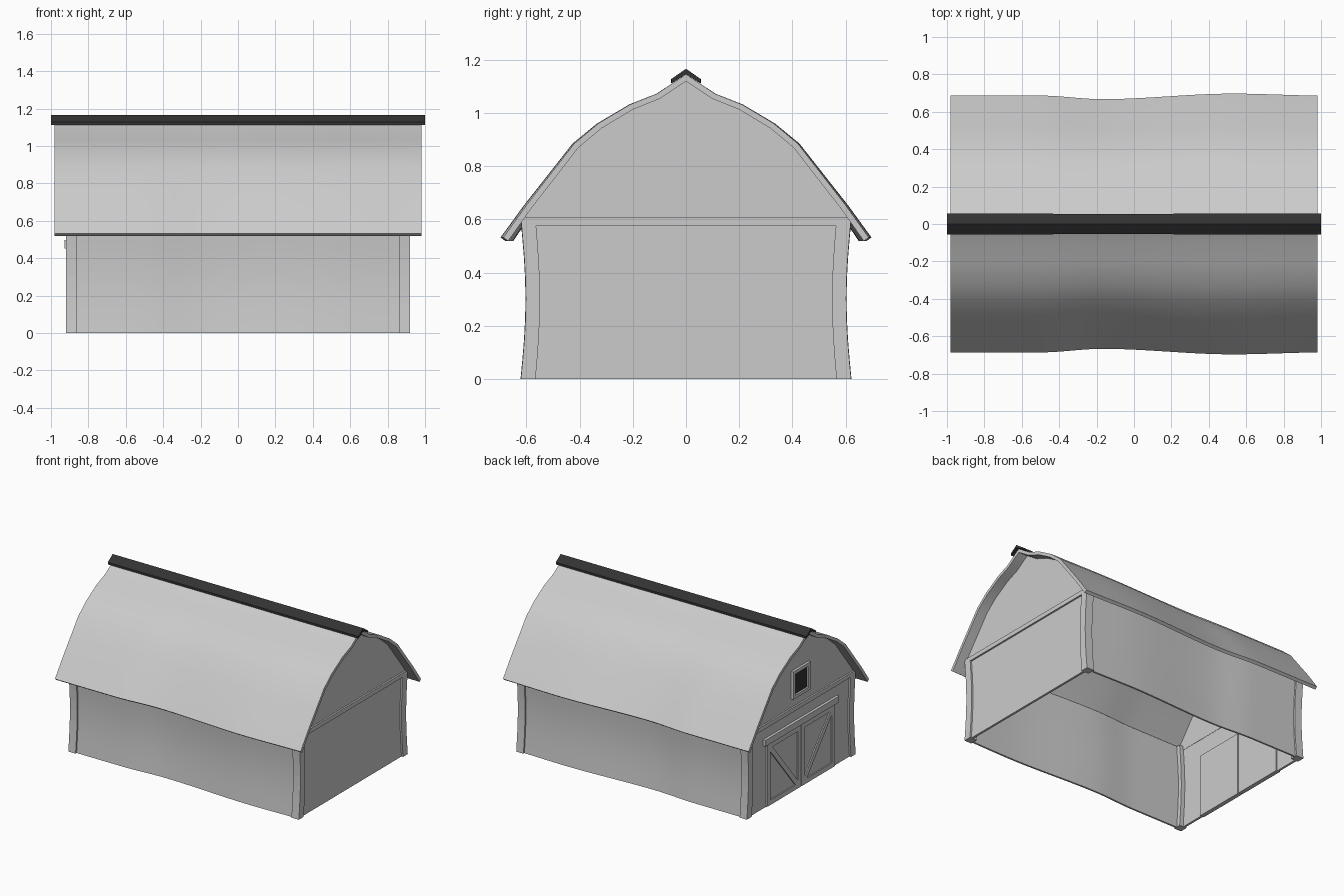
import bpy, bmesh, math
from mathutils import Vector

if "Cube" in bpy.data.objects:
    bpy.data.objects.remove(bpy.data.objects["Cube"], do_unlink=True)


def material(name, value):
    m = bpy.data.materials.new(name)
    m.use_nodes = True
    colour = (value, value, value, 1)
    m.diffuse_color = colour
    m.node_tree.nodes["Principled BSDF"].inputs["Base Color"].default_value = colour
    return m


grey = material("light grey", 0.6)
dark = material("charcoal", 0.032)

# Sagging width of the building along its length
SAG = [(-1.0, 1.0), (-0.5, 1.0), (-0.17, 0.972), (0.53, 1.015), (1.0, 1.0)]


def width_factor(x, z):
    f = 1.0
    for (xa, fa), (xb, fb) in zip(SAG, SAG[1:]):
        if xa <= x <= xb:
            t = (x - xa) / (xb - xa)
            f = fa + (fb - fa) * t * t * (3 - 2 * t)
    if 0 < z < 0.6:
        f -= 0.03 * math.sin(math.pi * z / 0.6)
    return f


def prism(name, profile, x0, x1, steps=1, mat=grey, warp=True, smooth=False):
    """Extrude a closed (y, z) profile along x, then bend it with the building."""
    bm = bmesh.new()
    rings = []
    for i in range(steps + 1):
        x = x0 + (x1 - x0) * i / steps
        rings.append([bm.verts.new((x, y * (width_factor(x, z) if warp else 1), z))
                      for y, z in profile])
    n = len(profile)
    for a, b in zip(rings, rings[1:]):
        for j in range(n):
            k = (j + 1) % n
            bm.faces.new((a[j], a[k], b[k], b[j]))
    bm.faces.new(rings[0])
    bm.faces.new(rings[-1])
    bmesh.ops.recalc_face_normals(bm, faces=bm.faces[:])
    mesh = bpy.data.meshes.new(name)
    bm.to_mesh(mesh)
    bm.free()
    mesh.materials.append(mat)
    obj = bpy.data.objects.new(name, mesh)
    bpy.context.collection.objects.link(obj)
    if smooth:
        bpy.ops.object.select_all(action="DESELECT")
        obj.select_set(True)
        bpy.context.view_layer.objects.active = obj
        bpy.ops.object.shade_smooth_by_angle(angle=math.radians(40))
    return obj


def bar(name, p, q, width, x0, x1, mat=grey):
    """Straight board between two (y, z) points."""
    p, q = Vector(p), Vector(q)
    d = (q - p).normalized() * width / 2
    s = Vector((-d.y, d.x))
    return prism(name, [p + s, p - s, q - s, q + s], x0, x1, mat=mat, warp=False)


def strip(y0, y1, z0, z1, steps=8):
    """Upright board profile, divided in height so that it can bend."""
    zs = [z0 + (z1 - z0) * i / steps for i in range(steps + 1)]
    return [(y0, z) for z in zs] + [(y1, z) for z in reversed(zs)]


def mirrored(half):
    """Complete a profile that starts on the centre line."""
    return [(-y, z) for y, z in reversed(half[1:])] + half


# Roof shell
roof = [(0, 1.145), (0.11, 1.072), (0.21, 1.032), (0.33, 0.96), (0.42, 0.885),
        (0.51, 0.769), (0.6, 0.653), (0.694, 0.532)]


def inset(points, depth):
    out = []
    for i, p in enumerate(points):
        a = Vector(points[max(i - 1, 0)])
        b = Vector(points[min(i + 1, len(points) - 1)])
        d = (b - a).normalized()
        out.append((p[0] + d.y * depth, p[1] - d.x * depth) if i else (0, p[1] - depth * 1.2))
    return out


under = inset(roof, 0.022)
prism("roof", mirrored(roof) + mirrored(under)[::-1], -0.98, 0.98, 40, smooth=True)

# Ridge cap
cap_top = [(0, 1.166), (0.055, 1.127)]
cap_low = [(0, 1.145), (0.055, 1.112)]
prism("ridge_cap", mirrored(cap_top) + mirrored(cap_low)[::-1], -1, 1, 24, dark)

# Long side walls
for side, label in ((-1, "front"), (1, "back")):
    prism(label + "_wall", strip(side * 0.608, side * 0.595, 0, 0.607),
          -0.9, 0.9, 36, smooth=True)

# Gable ends with corner posts and a cross beam
gable_half = [(0, under[0][1])] + under[1:6] + [(0.606, 0.61)]
gable_half += [(0.606, 0.6 - 0.075 * i) for i in range(9)]
for side, label in ((-1, "right"), (1, "left")):
    prism(label + "_gable", mirrored(gable_half), side * 0.892, side * 0.908)
    prism(label + "_beam", strip(-0.612, 0.612, 0.575, 0.606, 1), side * 0.89, side * 0.92)
    for s, end in ((-1, "front"), (1, "back")):
        prism(f"{label}_{end}_post", strip(s * 0.62, s * 0.565, 0, 0.604),
              side * 0.862, side * 0.92)

# Double barn doors, each a panel with a frame and a diagonal brace
W, H, T = 0.385, 0.45, 0.035
for s, label in ((-1, "front"), (1, "back")):
    inner, outer = s * 0.004, s * W
    bar(label + "_door_panel", (inner, H / 2), (outer, H / 2), H, -0.912, -0.885)
    h = T / 2
    a, b = inner + s * h, outer - s * h
    for part, p, q in (("inner_stile", (a, 0.004), (a, H)),
                       ("outer_stile", (b, 0.004), (b, H)),
                       ("top_rail", (a, H - h), (b, H - h)),
                       ("bottom_rail", (a, h + 0.004), (b, h + 0.004)),
                       ("brace", (a + s * h, T), (b - s * h, H - T))):
        bar(f"{label}_door_{part}", p, q, T, -0.92, -0.9)
bar("door_track", (-0.42, 0.475), (0.42, 0.475), 0.045, -0.928, -0.9)

# Loft window
C, R, F = 0.768, 0.088, 0.024
bar("window_glass", (-R, C), (R, C), 2 * R, -0.913, -0.905, dark)
for s, side, level in ((-1, "front", "lower"), (1, "back", "upper")):
    bar(f"window_{side}_jamb", (s * R, C - R - F / 2), (s * R, C + R + F / 2), F, -0.926, -0.9)
    bar(f"window_{level}_trim", (-R - F / 2, C + s * R), (R + F / 2, C + s * R), F, -0.926, -0.9)
